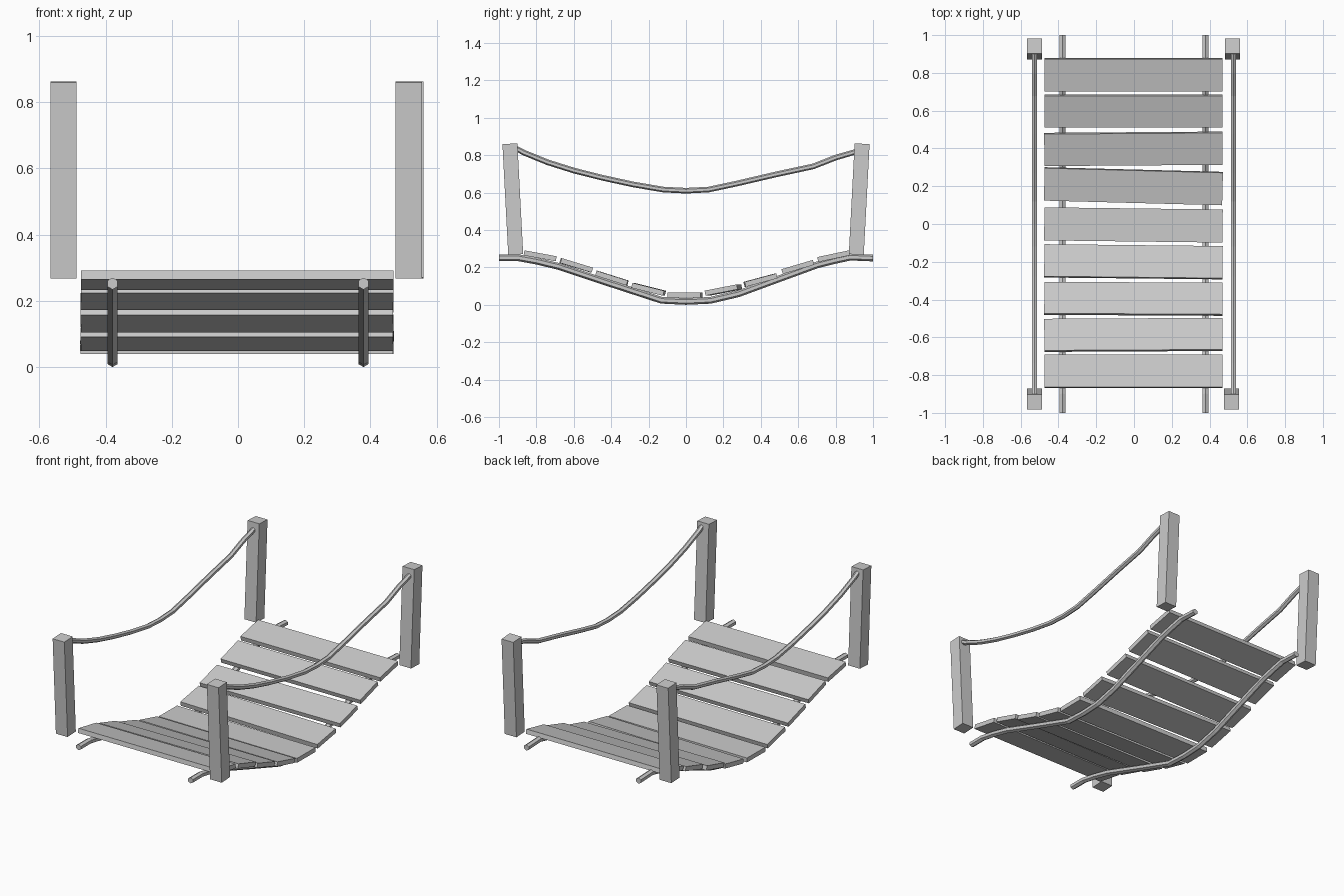
import bpy, bmesh
from math import sin, cos, pi, radians, atan2
from mathutils import Matrix, Vector

if "Cube" in bpy.data.objects:
    bpy.data.objects.remove(bpy.data.objects["Cube"])


def finish(bm, name):
    bmesh.ops.recalc_face_normals(bm, faces=bm.faces)
    me = bpy.data.meshes.new(name)
    bm.to_mesh(me)
    bm.free()
    ob = bpy.data.objects.new(name, me)
    bpy.context.collection.objects.link(ob)
    return ob


def box(name, loc, size, rx=0, rz=0):
    bm = bmesh.new()
    m = (Matrix.Translation(loc) @ Matrix.Rotation(radians(rz), 4, 'Z')
         @ Matrix.Rotation(radians(rx), 4, 'X') @ Matrix.Diagonal((*size, 1)))
    bmesh.ops.create_cube(bm, size=1, matrix=m)
    return finish(bm, name)


def rope(name, x, path, r, sides=6):
    # six-sided tube swept along a path in the y-z plane
    bm = bmesh.new()
    rings = []
    pts = [Vector((x, y, z)) for y, z in path]
    for i, p in enumerate(pts):
        t = (pts[min(i + 1, len(pts) - 1)] - pts[max(i - 1, 0)]).normalized()
        if i in (0, len(pts) - 1):
            t = Vector((0, 1, 0))
        n = Vector((0, -t.z, t.y))
        rings.append([bm.verts.new(p + Vector((1, 0, 0)) * r * sin(2 * pi * k / sides)
                                   + n * r * cos(2 * pi * k / sides)) for k in range(sides)])
    for a, b in zip(rings, rings[1:]):
        for k in range(sides):
            j = (k + 1) % sides
            bm.faces.new((a[k], a[j], b[j], b[k]))
    bm.faces.new(rings[0])
    bm.faces.new(rings[-1])
    return finish(bm, name)


# sagging deck ropes and hand ropes
deck = [(-1, .252), (-.9, .252), (-.8, .234), (-.68, .205), (-.4, .112), (-.13, .024),
        (0, .018), (.13, .024), (.28, .059), (.5, .14), (.7, .213), (.8, .238),
        (.88, .255), (1, .25)]
hand = [(-.92, .843), (-.87, .815), (-.74, .762), (-.6, .718), (-.45, .68), (-.28, .643),
        (-.12, .616), (0, .61), (.12, .616), (.27, .648), (.48, .697), (.68, .74),
        (.8, .787), (.92, .822)]
for side, s in (("left", -1), ("right", 1)):
    rope(f"{side}_deck_rope", s * .379, deck, .018)
    rope(f"{side}_hand_rope", s * .527, hand, .015)

# planks: y, z, slope, twist
planks = [(-.78, .262, -10.5, 0), (-.587, .211, -17, .3), (-.396, .143, -17.5, -.3),
          (-.2, .083, -14, -.6), (-.005, .053, 0, -.7), (.2, .079, 11, -1.5),
          (.398, .132, 15, .4), (.598, .202, 16.5, 0), (.79, .26, 12, 0)]
for i, (y, z, rx, rz) in enumerate(planks):
    box(f"plank_{i + 1}", (-.003, y, z), (.944, .175, .027), rx, rz)

# leaning corner posts
for name, x, sgn in (("front_left", -.527, -1), ("front_right", .516, -1),
                     ("back_left", -.527, 1), ("back_right", .521, 1)):
    box(f"{name}_post", (x, sgn * .926, .565), (.079, .08, .593), -sgn * 3)
